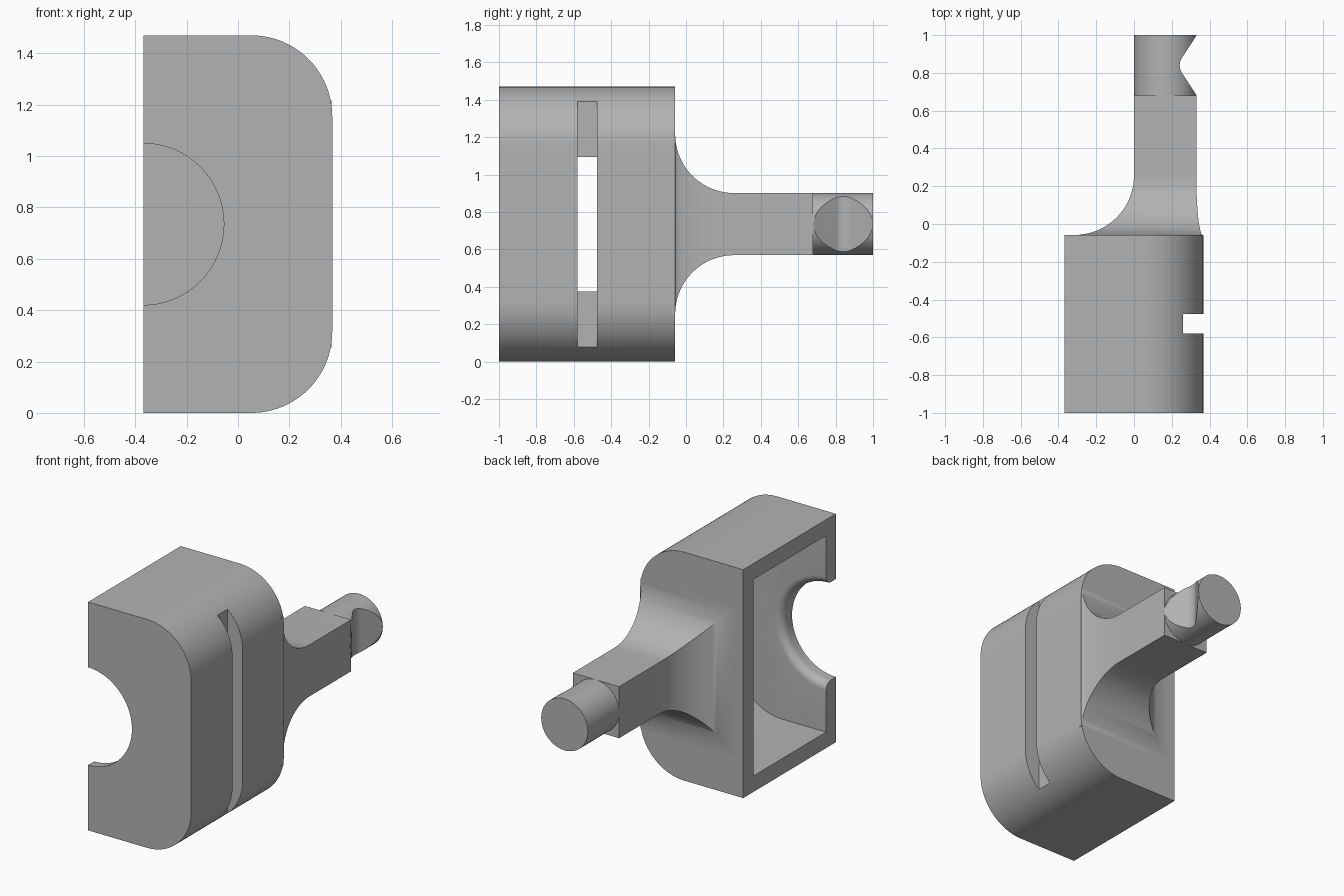
import bpy, bmesh, math

cube = bpy.data.objects.get("Cube")
if cube:
    bpy.data.objects.remove(cube)

grey = bpy.data.materials.new("plain grey")
grey.use_nodes = True
GREY = (0.45, 0.45, 0.45, 1)
grey.diffuse_color = GREY
grey.node_tree.nodes["Principled BSDF"].inputs["Base Color"].default_value = GREY

MID = 0.735     # height of the centre line
R = 0.315       # shared corner, hole and fillet radius
BACK = -0.058   # rear face of the housing


def arc(cx, cy, rx, ry, start, end, steps=24):
    angles = [math.radians(start + (end - start) * i / steps) for i in range(steps + 1)]
    return [(cx + rx * math.cos(a), cy + ry * math.sin(a)) for a in angles]


def loft(name, rings):
    """Skin a list of equal-length closed rings and cap both ends."""
    bm = bmesh.new()
    loops = [[bm.verts.new(p) for p in ring] for ring in rings]
    n = len(loops[0])
    for a, b in zip(loops, loops[1:]):
        for i in range(n):
            j = (i + 1) % n
            bm.faces.new((a[i], a[j], b[j], b[i]))
    bm.faces.new(loops[0])
    bm.faces.new(loops[-1])
    bmesh.ops.recalc_face_normals(bm, faces=bm.faces)
    mesh = bpy.data.meshes.new(name)
    bm.to_mesh(mesh)
    bm.free()
    mesh.materials.append(grey)
    obj = bpy.data.objects.new(name, mesh)
    bpy.context.collection.objects.link(obj)
    return obj


def prism_y(name, outline, y0, y1):
    return loft(name, [[(x, y, z) for x, z in outline] for y in (y0, y1)])


def prism_z(name, outline, z0, z1):
    return loft(name, [[(x, y, z) for x, y in outline] for z in (z0, z1)])


def activate(obj):
    bpy.ops.object.select_all(action='DESELECT')
    obj.select_set(True)
    bpy.context.view_layer.objects.active = obj


def cut(target, cutter):
    cutter.hide_render = True
    mod = target.modifiers.new("cut", 'BOOLEAN')
    mod.operation = 'DIFFERENCE'
    mod.solver = 'EXACT'
    mod.object = cutter
    activate(target)
    bpy.ops.object.modifier_apply(modifier=mod.name)
    bpy.data.objects.remove(cutter)


def half_round(x0, x1, half):
    """Rectangle with both corners on the +x side rounded."""
    return ([(x0, MID - half)] + arc(x1 - R, MID - half + R, R, R, -90, 0)
            + arc(x1 - R, MID + half - R, R, R, 0, 90) + [(x0, MID + half)])


# Housing: rounded block, hollow and open on the -x side
housing = prism_y("housing", half_round(-0.367, 0.367, MID), -1, BACK)
cut(housing, prism_y("cavity_cutter", half_round(-0.6, 0.263, MID - 0.103), -0.9, BACK - 0.103))

# Round opening in the front wall, with its inner edge eased
profile = [(R, -1.2)] + arc(R + 0.05, -0.95, 0.05, 0.05, 180, 90, 8) + [(R + 0.05, -0.8)]
cut(housing, loft("opening_cutter", [
    [(-0.37 + x, y, MID + z) for x, z in arc(0, 0, r, r, 0, 354.375, 63)] for r, y in profile]))

# Narrow slot across the rounded side
slot = [(0.26, -0.58), (0.6, -0.58), (0.6, -0.477), (0.26, -0.477)]
cut(housing, prism_z("slot_cutter", slot, -0.2, 1.7))

# Square neck flaring into the rear of the housing
H = 0.166
rings = []
flare = [(1, BACK - 0.02)] + [(1 - c, BACK + R - s) for c, s in arc(0, 0, 1, R, 90, 0, 20)[::-1]]
flare = [(1, BACK - 0.02)] + [(1 - math.sin(t), BACK + R * (1 - math.cos(t)))
                             for t in (math.pi / 2 * i / 20 for i in range(21))]
for f, y in flare + [(0, 0.68)]:
    left, right, tall = -R * f, 0.33 + 0.034 * f, H + R * f
    rings.append([(left, y, MID - tall), (right, y, MID - tall),
                  (right, y, MID + tall), (left, y, MID + tall)])
neck = loft("neck", rings)

# Round end pin with a rounded V notch on the +x side
pin = prism_y("end_pin", [(0.165 + x, MID + z) for x, z in arc(0, 0, H, H, 0, 354.375, 63)], 0.67, 1)
notch = [(0.365, 0.625)] + arc(0.315, 0.84, 0.073, 0.073, 212, 148, 12)[::1] + [(0.365, 1.055)]
notch = [(0.365, 0.63)] + arc(0.315, 0.84, 0.073, 0.073, 212, 148, 12) + [(0.365, 1.05)]
cut(pin, prism_z("notch_cutter", notch[::-1], 0.4, 1.1))

for part in (housing, neck, pin):
    activate(part)
    bpy.ops.object.shade_smooth_by_angle(angle=math.radians(30))
